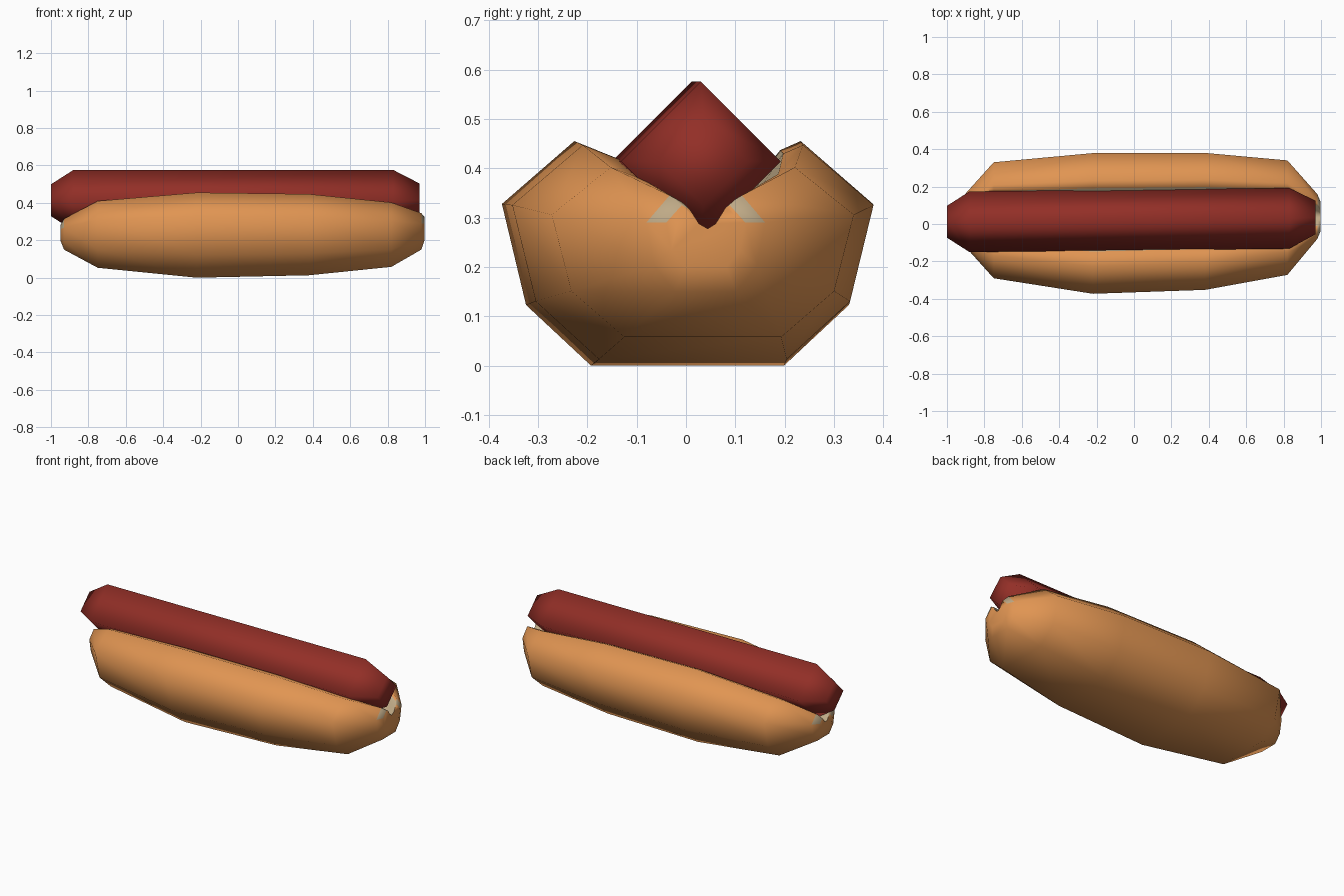
import bpy, bmesh, math

if "Cube" in bpy.data.objects:
    bpy.data.objects.remove(bpy.data.objects["Cube"])

def material(name, rgb):
    m = bpy.data.materials.new(name)
    m.diffuse_color = (*rgb, 1)
    m.use_nodes = True
    m.node_tree.nodes["Principled BSDF"].inputs["Base Color"].default_value = m.diffuse_color
    return m

crust = material("toasted crust", (0.75, 0.30, 0.085))
crumb = material("pale crumb", (0.52, 0.40, 0.24))
meat = material("sausage red", (0.29, 0.028, 0.02))

def loft(name, rings, mats, rule, angle):
    """Skin a list of equal rings; rule(ring, side) gives the material index."""
    bm = bmesh.new()
    loops = [[bm.verts.new(p) for p in r] for r in rings]
    n = len(loops[0])
    for i in range(len(loops) - 1):
        a, b = loops[i], loops[i + 1]
        for j in range(n):
            k = (j + 1) % n
            f = bm.faces.new((a[j], a[k], b[k], b[j]))
            f.material_index = rule(i, j)
    bm.faces.new(loops[0])
    bm.faces.new(loops[-1])
    bmesh.ops.recalc_face_normals(bm, faces=bm.faces)
    me = bpy.data.meshes.new(name)
    bm.to_mesh(me)
    bm.free()
    for m in mats:
        me.materials.append(m)
    ob = bpy.data.objects.new(name, me)
    bpy.context.collection.objects.link(ob)
    bpy.context.view_layer.objects.active = ob
    ob.select_set(True)
    bpy.ops.object.shade_smooth_by_angle(angle=math.radians(angle))
    ob.select_set(False)
    return ob

# Bun: one split-bread profile scaled at each station along x
profile = [(-0.52, 0), (0.52, 0), (0.87, 0.27), (1, 0.72), (0.61, 1), (0.50, 0.96),
           (0.25, 0.70), (0.05, 0.62), (-0.17, 0.70), (-0.40, 0.93), (-0.61, 1),
           (-1, 0.72), (-0.87, 0.27)]
# x, centre y, half width, bottom z, top z
stations = [(-0.95, 0.02, 0.06, 0.20, 0.28), (-0.93, 0.02, 0.11, 0.15, 0.315),
            (-0.75, 0.02, 0.31, 0.053, 0.41), (-0.22, 0.003, 0.376, 0, 0.455),
            (0.38, 0.014, 0.366, 0.013, 0.447), (0.82, 0.034, 0.306, 0.058, 0.402),
            (0.98, 0.04, 0.12, 0.15, 0.345), (0.997, 0.04, 0.08, 0.20, 0.325)]
rings = [[(x, cy + w * y, lo + (hi - lo) * z) for y, z in profile]
         for x, cy, w, lo, hi in stations]

def bun_rule(i, j):
    if 5 <= j <= 8:
        return 1                      # cut inside of the bread
    if i in (0, 6) and 3 <= j <= 10:
        return 1                      # torn crumb at the two tips
    return 0

loft("bun", rings, [crust, crumb], bun_rule, 75)

# Sausage: four-sided bar with tapered ends
bar = []
for x, cy, r in [(-1, 0.012, 0.085), (-0.88, 0.012, 0.162),
                 (0.83, 0.03, 0.162), (0.97, 0.035, 0.09)]:
    bar.append([(x, cy + r * math.cos(k * math.pi / 2), 0.414 + r * math.sin(k * math.pi / 2))
                for k in range(4)])
loft("sausage", bar, [meat], lambda i, j: 0, 100)
